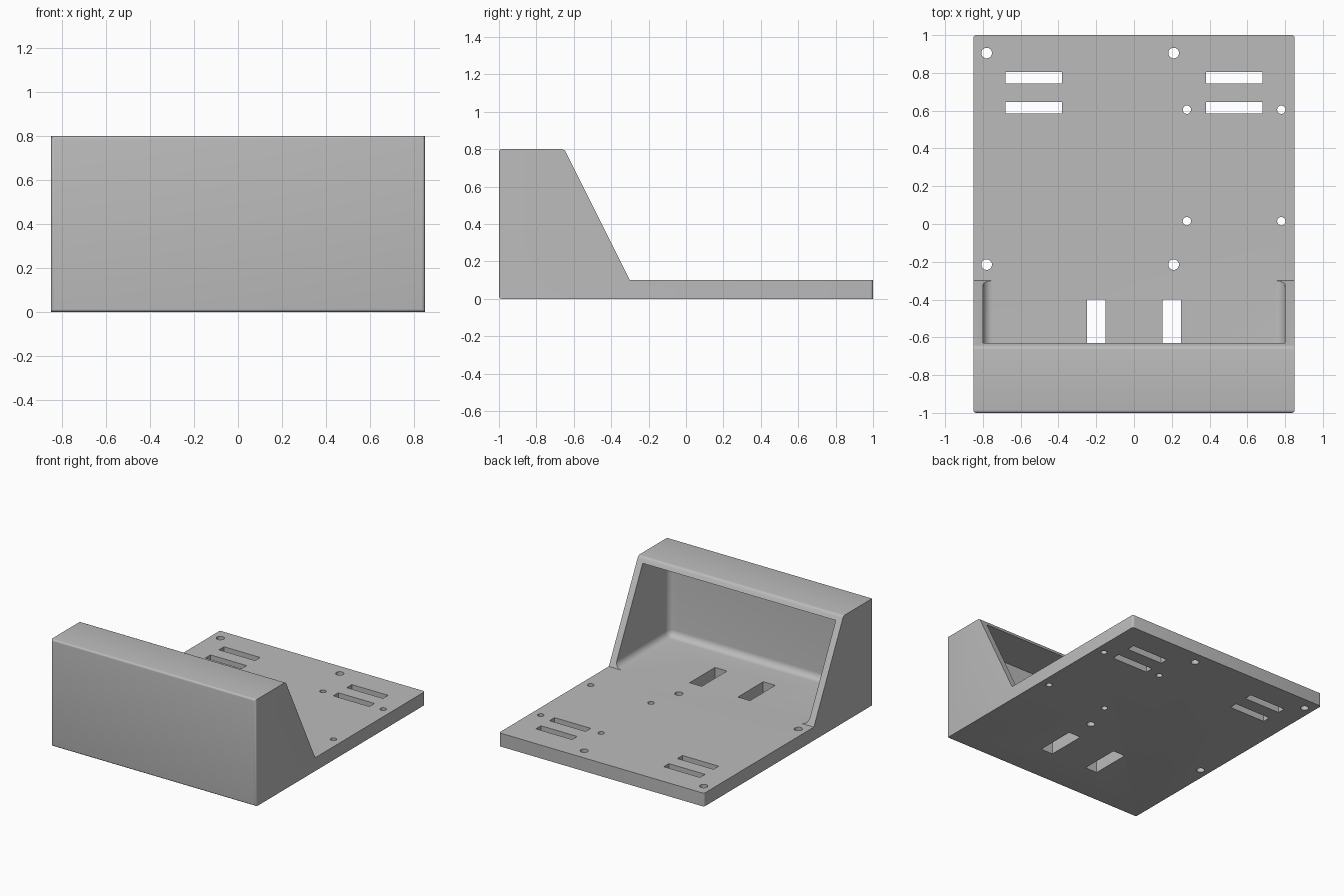
import bpy, bmesh, math

cube = bpy.data.objects.get("Cube")
if cube:
    bpy.data.objects.remove(cube, do_unlink=True)

grey = bpy.data.materials.new("plain grey")
grey.use_nodes = True
colour = (0.5, 0.5, 0.5, 1)
grey.diffuse_color = colour
grey.node_tree.nodes["Principled BSDF"].inputs["Base Color"].default_value = colour


def make_object(name, bm):
    bmesh.ops.recalc_face_normals(bm, faces=bm.faces)
    mesh = bpy.data.meshes.new(name)
    bm.to_mesh(mesh)
    bm.free()
    mesh.materials.append(grey)
    obj = bpy.data.objects.new(name, mesh)
    bpy.context.collection.objects.link(obj)
    return obj


def prism(profile, half_width):
    """Extrude a (y, z) profile along x."""
    bm = bmesh.new()
    face = bm.faces.new([bm.verts.new((-half_width, y, z)) for y, z in profile])
    new = bmesh.ops.extrude_face_region(bm, geom=[face])["geom"]
    verts = [v for v in new if isinstance(v, bmesh.types.BMVert)]
    bmesh.ops.translate(bm, verts=verts, vec=(2 * half_width, 0, 0))
    return bm


def round_edges(bm, rule, radius, segments):
    edges = [e for e in bm.edges if rule(*(v.co for v in e.verts))]
    bmesh.ops.bevel(bm, geom=edges, offset=radius, segments=segments,
                    profile=0.5, affect='EDGES', clamp_overlap=True)


def cut(target, cutter):
    cutter.hide_render = True
    mod = target.modifiers.new("cut", 'BOOLEAN')
    mod.operation, mod.solver, mod.object = 'DIFFERENCE', 'EXACT', cutter
    bpy.context.view_layer.objects.active = target
    bpy.ops.object.modifier_apply(modifier=mod.name)
    bpy.data.objects.remove(cutter, do_unlink=True)


# Body: flat base with a sloped hood at the front
BASE = 0.1
body = prism([(-1, 0), (1, 0), (1, BASE), (-0.3, BASE), (-0.65, 0.8), (-1, 0.8)], 0.85)


def outer_edge(a, b):
    upright = abs(a.z - b.z) > 0.05 and abs(a.y - b.y) < 0.01
    across = abs(a.x - b.x) > 0.1 and (a.y < -0.9 or a.z > 0.7)
    return upright or across


round_edges(body, outer_edge, 0.015, 4)
body = make_object("base_and_hood", body)

# Hollow under the hood, filleted where it meets the floor and front wall
hollow = prism([(-0.95, BASE), (-0.1, BASE), (-0.1, 0.76), (-0.95, 0.76)], 0.8)


def inner_edge(a, b):
    on_floor = a.z < 0.2 and b.z < 0.2 and min(a.y, b.y) < -0.9
    corner = a.y < -0.9 and b.y < -0.9 and abs(a.z - b.z) > 0.1
    return on_floor or corner


round_edges(hollow, inner_edge, 0.05, 6)
cut(body, make_object("hollow_cutter", hollow))

# Slots and screw holes through the base
openings = bmesh.new()


def slot(x, y, width, length):
    verts = bmesh.ops.create_cube(openings, size=1)["verts"]
    bmesh.ops.scale(openings, verts=verts, vec=(width, length, 0.4))
    bmesh.ops.translate(openings, verts=verts, vec=(x, y, 0))


def hole(x, y, radius):
    verts = bmesh.ops.create_cone(openings, cap_ends=True, segments=32, radius1=radius,
                                  radius2=radius, depth=0.4)["verts"]
    bmesh.ops.translate(openings, verts=verts, vec=(x, y, 0))


for side in (-1, 1):
    slot(side * 0.2, -0.55, 0.1, 0.3)
    for y in (0.615, 0.775):
        slot(side * 0.53, y, 0.3, 0.06)
for x in (-0.78, 0.21):
    for y in (-0.215, 0.905):
        hole(x, y, 0.028)
for x in (0.28, 0.78):
    for y in (0.015, 0.605):
        hole(x, y, 0.022)
cut(body, make_object("opening_cutter", openings))

# Smooth the rounded edges and keep the rest crisp
bpy.ops.object.select_all(action='DESELECT')
body.select_set(True)
bpy.context.view_layer.objects.active = body
bpy.ops.object.shade_smooth_by_angle(angle=math.radians(30))
